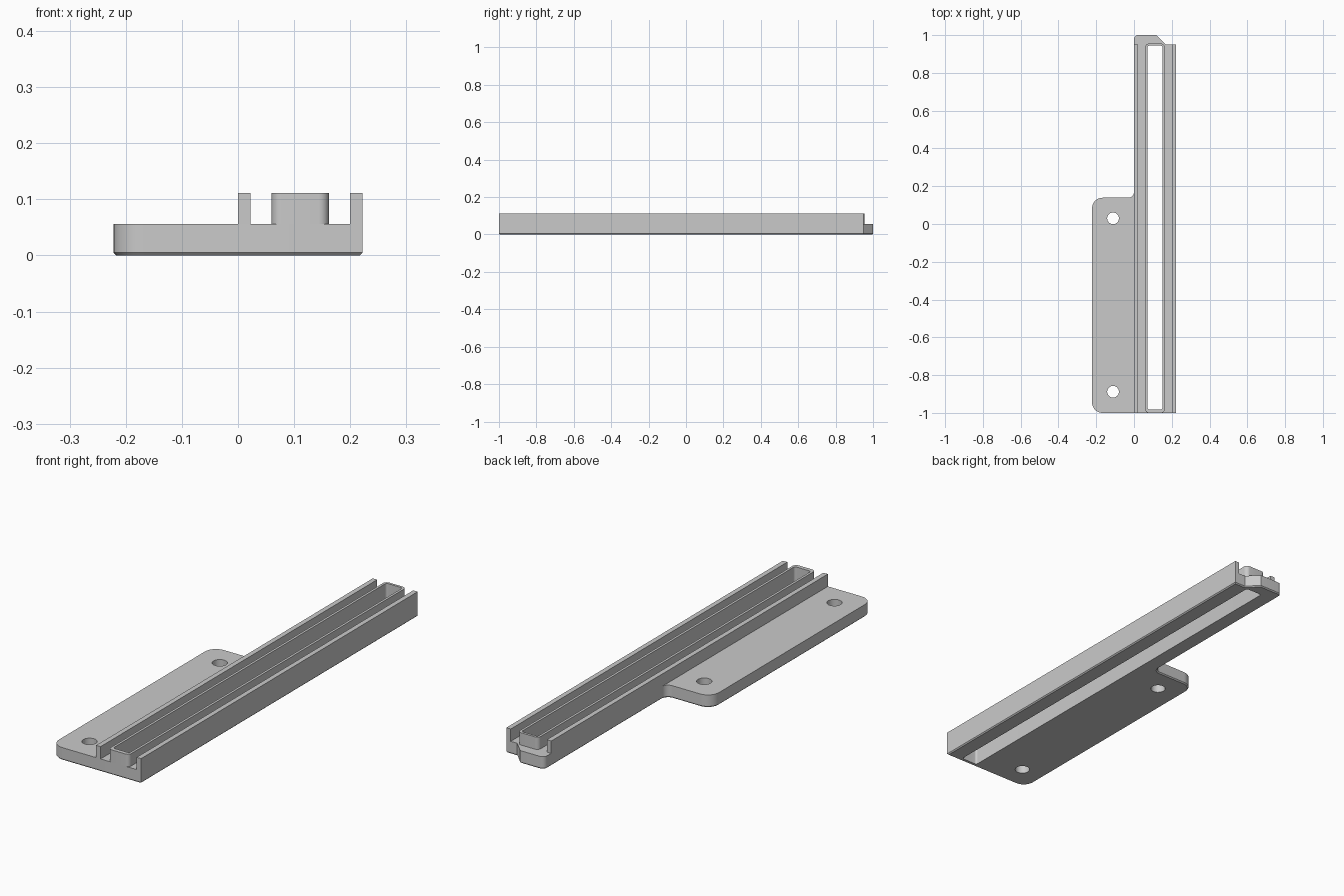
import bpy, bmesh, math
from mathutils import Vector

cube = bpy.data.objects.get("Cube")
if cube:
    bpy.data.objects.remove(cube, do_unlink=True)

GREY = (0.59, 0.59, 0.59, 1)
mat = bpy.data.materials.new("light_grey")
mat.use_nodes = True
mat.diffuse_color = GREY
mat.node_tree.nodes["Principled BSDF"].inputs["Base Color"].default_value = GREY

BASE_TOP, RAIL_TOP = 0.056, 0.111
FRONT, RAIL_BACK, SIDE = -1, 0.95, 0.222


def rounded(corners, steps=8):
    """Outline from (x, y, radius) corners, each radius turned into an arc."""
    pts = []
    for i, (x, y, r) in enumerate(corners):
        p = Vector((x, y))
        if r == 0:
            pts.append(p)
            continue
        u = (Vector(corners[i - 1][:2]) - p).normalized()
        v = (Vector(corners[(i + 1) % len(corners)][:2]) - p).normalized()
        half = u.angle(v) / 2
        c = p + (u + v).normalized() * r / math.sin(half)
        a = (p + u * r / math.tan(half) - c).normalized()
        b = (p + v * r / math.tan(half) - c).normalized()
        pts += [c + a.slerp(b, k / steps) * r for k in range(steps + 1)]
    return pts


def box_outline(x0, x1, y0, y1, r):
    return rounded([(x0, y0, r), (x1, y0, r), (x1, y1, r), (x0, y1, r)])


def inset(pts, d):
    """Move a counter-clockwise outline inward by d."""
    out = []
    for i, p in enumerate(pts):
        e = (p - pts[i - 1]).normalized()
        f = (pts[(i + 1) % len(pts)] - p).normalized()
        n, m = Vector((-e.y, e.x)), Vector((-f.y, f.x))
        out.append(p + (n + m) * d / (1 + n.dot(m)))
    return out


def prism(name, outer, holes, z0, z1, chamfer=0.0):
    """Extruded outline with through holes and an optional lower chamfer."""
    bm = bmesh.new()

    def ring(pts, z):
        vs = [bm.verts.new((p.x, p.y, z)) for p in pts]
        return vs, [bm.edges.new((vs[i - 1], vs[i])) for i in range(len(vs))]

    bottom, top = [], []
    for n, pts in enumerate([outer] + holes):
        if n == 0 and chamfer:
            layers = [ring(inset(pts, chamfer), z0), ring(pts, z0 + chamfer)]
        else:
            layers = [ring(pts, z0)]
        layers.append(ring(pts, z1))
        for (lo, _), (hi, _) in zip(layers, layers[1:]):
            for i in range(len(lo)):
                bm.faces.new((lo[i - 1], lo[i], hi[i], hi[i - 1]))
        bottom += layers[0][1]
        top += layers[-1][1]
    for edges in (bottom, top):
        bmesh.ops.triangle_fill(bm, edges=edges, use_beauty=True)
    bmesh.ops.recalc_face_normals(bm, faces=bm.faces[:])
    me = bpy.data.meshes.new(name)
    bm.to_mesh(me)
    bm.free()
    me.materials.append(mat)
    ob = bpy.data.objects.new(name, me)
    bpy.context.collection.objects.link(ob)
    bpy.ops.object.select_all(action='DESELECT')
    ob.select_set(True)
    bpy.context.view_layer.objects.active = ob
    bpy.ops.object.shade_smooth_by_angle(angle=math.radians(30))


# Long slot shared by the base and the raised wall
slot = box_outline(0.071, 0.151, -0.982, 0.944, 0.01)

# Screw holes in the side flange
screw_holes = [
    [Vector((-0.111 + 0.031 * math.cos(a), y + 0.031 * math.sin(a)))
     for a in (math.tau * k / 32 for k in range(32))]
    for y in (0.03, -0.888)]

# Base plate with side flange and clipped back end
base = rounded([
    (-SIDE, FRONT, 0.055), (SIDE, FRONT, 0), (SIDE, RAIL_BACK, 0),
    (0.168, RAIL_BACK, 0), (0.118, 1, 0), (0, 1, 0.022),
    (0, 0.139, 0.03), (-SIDE, 0.139, 0.055)])
prism("base_plate", base, [slot] + screw_holes, 0, BASE_TOP, 0.005)

# Raised wall around the slot
prism("slot_wall", box_outline(0.06, 0.162, FRONT, 0.955, 0.018), [slot],
      BASE_TOP, RAIL_TOP)

# Guide rails along both sides
for name, x in (("right_rail", 0), ("left_rail", SIDE - 0.022)):
    prism(name, box_outline(x, x + 0.022, FRONT, RAIL_BACK, 0),
          [], BASE_TOP, RAIL_TOP)
